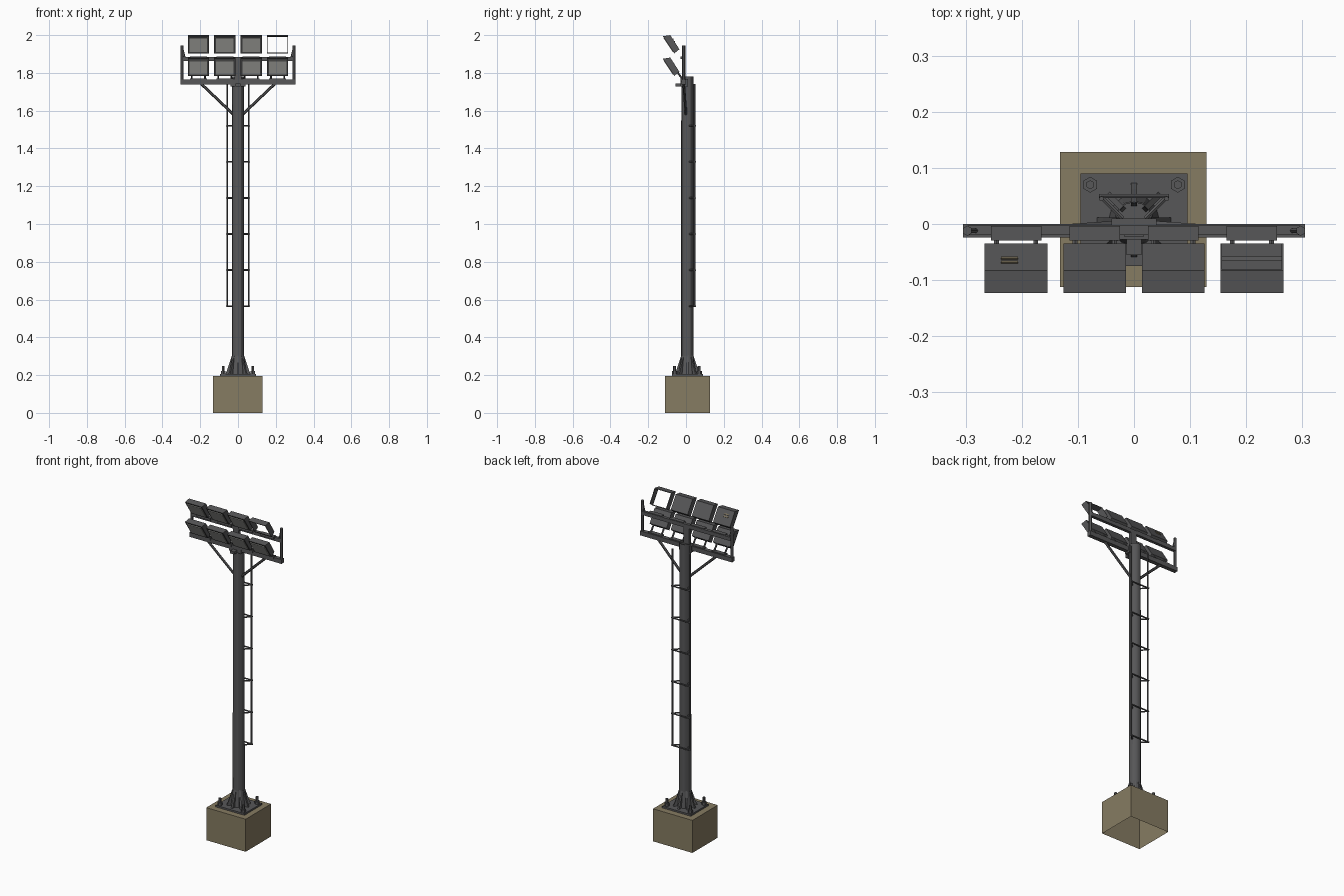
import bpy, bmesh, math
from mathutils import Vector

if "Cube" in bpy.data.objects:
    bpy.data.objects.remove(bpy.data.objects["Cube"], do_unlink=True)


def material(name, rgb):
    m = bpy.data.materials.new(name)
    m.use_nodes = True
    m.diffuse_color = (*rgb, 1)
    m.node_tree.nodes["Principled BSDF"].inputs["Base Color"].default_value = (*rgb, 1)
    return m


STEEL = material("dark_steel", (0.095, 0.095, 0.098))
GLASS = material("pale_grey_lens", (0.52, 0.52, 0.49))
CONCRETE = material("tan_concrete", (0.24, 0.20, 0.122))


def finish(name, bm, *mats):
    bmesh.ops.recalc_face_normals(bm, faces=bm.faces)
    mesh = bpy.data.meshes.new(name)
    bm.to_mesh(mesh)
    bm.free()
    for m in mats:
        mesh.materials.append(m)
    ob = bpy.data.objects.new(name, mesh)
    bpy.context.collection.objects.link(ob)
    return ob


def box(name, lo, hi, mat=STEEL, open_bottom=False):
    bm = bmesh.new()
    bmesh.ops.create_cube(bm, size=1)
    for v in bm.verts:
        v.co = [l + (c + 0.5) * (h - l) for l, h, c in zip(lo, hi, v.co)]
    if open_bottom:
        low = min(bm.faces, key=lambda f: f.calc_center_median().z)
        bmesh.ops.delete(bm, geom=[low], context='FACES_ONLY')
    return finish(name, bm, mat)


def rod(name, a, b, r, sides=6, caps=True, r2=None):
    a, b = Vector(a), Vector(b)
    bm = bmesh.new()
    bmesh.ops.create_cone(bm, cap_ends=caps, segments=sides, radius1=r,
                          radius2=r2 or r, depth=(b - a).length)
    turn = (b - a).to_track_quat('Z', 'Y')
    for v in bm.verts:
        v.co = turn @ v.co + (a + b) / 2
    return finish(name, bm, STEEL)


def prism(name, profile, x0, x1, mat=STEEL):
    """Extrude a (y, z) profile along x."""
    bm = bmesh.new()
    face = bm.faces.new([bm.verts.new((x0, y, z)) for y, z in profile])
    out = bmesh.ops.extrude_face_region(bm, geom=[face])
    for v in out["geom"]:
        if isinstance(v, bmesh.types.BMVert):
            v.co.x = x1
    return finish(name, bm, mat)


# Foundation and flange
box("foundation", (-0.132, -0.112, 0), (0.129, 0.128, 0.195), CONCRETE, True)
box("base_plate", (-0.095, -0.075, 0.19), (0.095, 0.09, 0.205))

# Hollow mast
CY = 0.007
mast = rod("mast", (0, CY, 0.2), (0, CY, 1.78), 0.033, 12, False, 0.032)
bpy.context.view_layer.objects.active = mast
mast.select_set(True)
bpy.ops.object.shade_smooth_by_angle()
rod("mast_collar", (0, CY, 0.2), (0, CY, 0.30), 0.046, 12, False, 0.034)

# Gussets around the foot of the mast
for i in range(8):
    g = prism("gusset", [(0.025, 0.2), (0.068, 0.2), (0.055, 0.235), (0.030, 0.31)],
              -0.005, 0.005)
    g.rotation_euler.z = i * math.tau / 8
    g.location.y = CY

# Anchor bolts
for x in (-0.078, 0.078):
    for y in (-0.06, 0.07):
        rod("anchor_bolt", (x, y, 0.2), (x, y, 0.248), 0.008)
        rod("anchor_nut", (x, y, 0.2), (x, y, 0.222), 0.014)

# Climbing ladder on the back
for s in (-1, 1):
    rod("ladder_rail", (s * 0.058, 0.045, 0.565), (s * 0.058, 0.045, 1.74), 0.0045)
for i in range(6):
    z = 0.565 + i * 0.191
    rod("ladder_rung", (-0.062, 0.05, z), (0.062, 0.05, z), 0.0045)
    for s in (-1, 1):
        rod("ladder_bracket", (s * 0.02, 0.01, z), (s * 0.06, 0.05, z), 0.0045)

# Head frame
box("lower_crossbar", (-0.305, -0.024, 1.738), (0.305, 0.0, 1.764))
box("upper_crossbar", (-0.295, -0.020, 1.862), (0.295, -0.002, 1.884))
box("mast_clamp", (-0.04, -0.028, 1.728), (0.04, 0.01, 1.768))
box("clamp_stub", (-0.013, -0.055, 1.728), (0.013, -0.02, 1.744))
box("mast_head_post", (-0.018, -0.022, 1.75), (0.018, -0.002, 1.88))
for s in (-1, 1):
    rod("end_post", (s * 0.297, -0.012, 1.74), (s * 0.297, -0.012, 1.945), 0.009)
    rod("end_loop_bar", (s * 0.297, -0.012, 1.94), (s * 0.280, -0.012, 1.87), 0.005)
    rod("diagonal_brace", (s * 0.022, 0.0, 1.578), (s * 0.195, -0.012, 1.742), 0.0075)

# Floodlights: tilted housings in two rows of four
FT, FB = Vector((-0.123, 1.994)), Vector((-0.062, 1.903))
BB, BT = Vector((-0.035, 1.925)), Vector((-0.083, 2.0))
W = 0.056


def housing(name, pts, x0, x1, dz, mat=STEEL):
    prism(name, [(p.x, p.y + dz) for p in pts], x0, x1, mat)


def pane(name, top, bottom, start, end, x0, x1, dz, mat):
    """Thin plate standing proud of the sloping face from top to bottom."""
    n = Vector((bottom.y - top.y, top.x - bottom.x)).normalized() * 0.003
    a, b = top.lerp(bottom, start), top.lerp(bottom, end)
    housing(name, [a, b, b + n, a + n], x0, x1, dz, mat)


for row, dz in (("upper", 0.0), ("lower", -0.119)):
    for col in range(4):
        x = -0.21 + col * 0.14
        if row == "upper" and col == 3:
            # Empty housing: only the rim remains
            for s in (-1, 1):
                edge = x + s * W
                housing("empty_lamp_side", [FT, FB, BB, BT], edge - s * 0.003, edge, dz)
            housing("empty_lamp_top", [FT, FT.lerp(FB, 0.04), BT.lerp(BB, 0.04), BT],
                    x - W, x + W, dz)
            housing("empty_lamp_sill", [FB.lerp(FT, 0.05), FB, FB.lerp(BB, 0.15)],
                    x - W, x + W, dz)
        else:
            housing(row + "_lamp_housing", [FT, FB, BB, BT], x - W, x + W, dz)
            pane(row + "_lamp_lens", FT, FB, 0.1, 0.9, x - W * 0.84, x + W * 0.84, dz, GLASS)
        # Mounting foot on the crossbar, with a yoke on the lower row
        box("yoke_foot", (x - 0.045, -0.029, 1.873 + dz), (x + 0.045, -0.004, 1.888 + dz))
        if row == "lower":
            for s in (-1, 1):
                rod("lamp_yoke", (x + s * 0.035, -0.045, 1.921 + dz),
                    (x + s * 0.035, -0.012, 1.878 + dz), 0.005)

# Two small tan tags on the back of the first upper lamp
for start in (-0.42, -0.27):
    housing("lamp_tag", [BT.lerp(BB, -start), BT.lerp(BB, 0.07 - start),
                         BT.lerp(BB, 0.07 - start) + Vector((0.002, 0.002)),
                         BT.lerp(BB, -start) + Vector((0.002, 0.002))],
            -0.237, -0.207, -0.0, CONCRETE)
    # Tags are offset outwards from the sloping back
